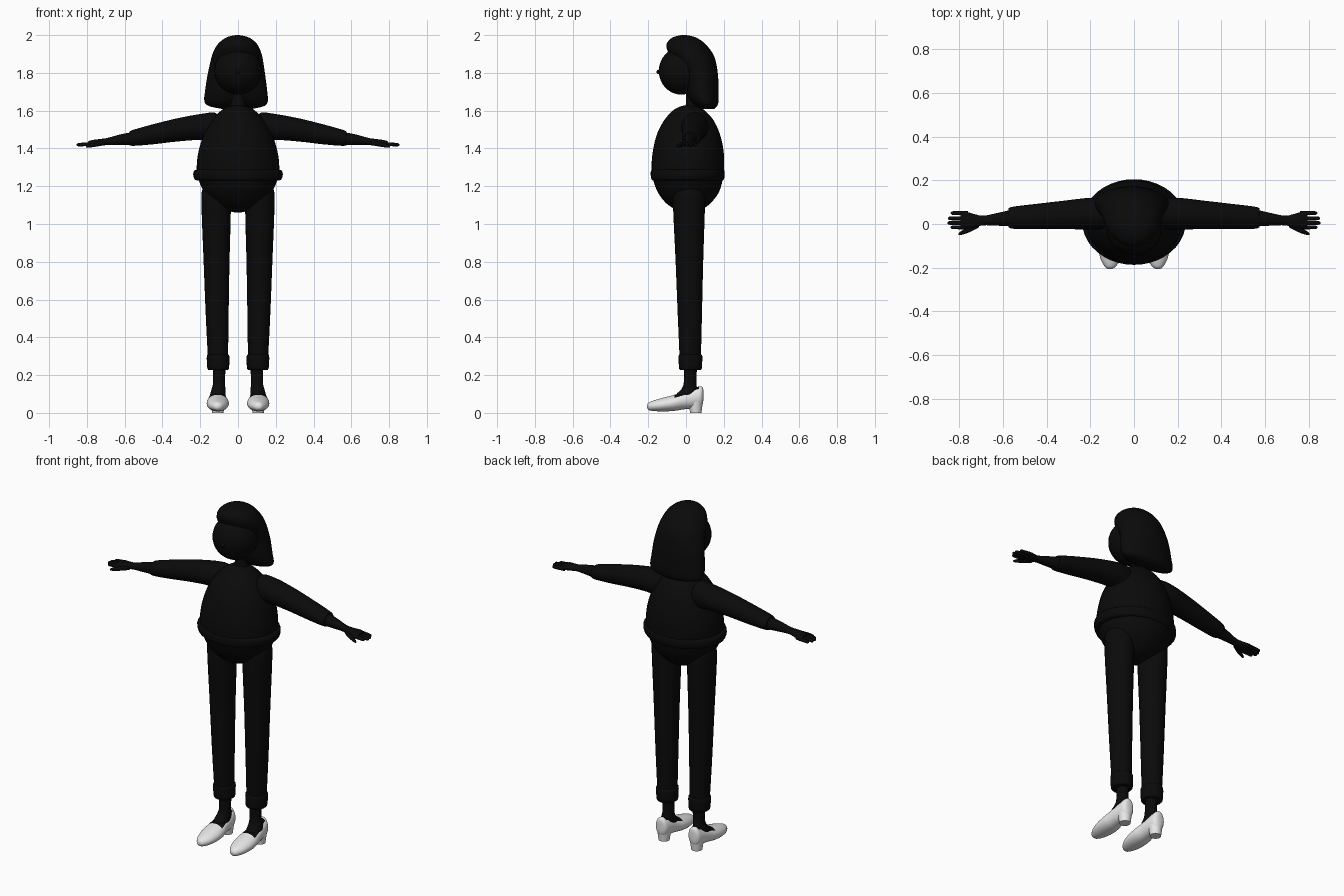
import bpy, bmesh, math
from mathutils import Vector


def material(name, value):
    m = bpy.data.materials.new(name)
    m.diffuse_color = (value, value, value, 1)
    return m


BLACK = material("black", 0.003)
WHITE = material("white", 0.8)


def finish(name, bm, mat):
    bmesh.ops.recalc_face_normals(bm, faces=bm.faces[:])
    me = bpy.data.meshes.new(name)
    bm.to_mesh(me)
    bm.free()
    me.materials.append(mat)
    ob = bpy.data.objects.new(name, me)
    bpy.context.collection.objects.link(ob)
    bpy.ops.object.select_all(action='DESELECT')
    ob.select_set(True)
    bpy.context.view_layer.objects.active = ob
    bpy.ops.object.shade_smooth_by_angle(angle=math.radians(45))
    return ob


def smooth_rows(rows, steps):
    """Catmull-Rom interpolation between cross-section rows."""
    out = []
    for i in range(len(rows) - 1):
        p0, p1, p2, p3 = (rows[max(0, min(len(rows) - 1, i + k))] for k in (-1, 0, 1, 2))
        for s in range(steps):
            t = s / steps
            out.append([0.5 * (2 * b + (c - a) * t + (2 * a - 5 * b + 4 * c - d) * t * t
                               + (3 * b - a - 3 * c + d) * t ** 3)
                        for a, b, c, d in zip(p0, p1, p2, p3)])
    return out + [list(rows[-1])]


def loft(name, axis, rows, mat=BLACK, side=1, steps=4, n=28):
    """Elliptical rings along an axis; row = position, low/high of u, low/high of v."""
    bm = bmesh.new()
    rings = []
    for t, u0, u1, v0, v1 in (smooth_rows(rows, steps) if steps > 1 else rows):
        ring = []
        for k in range(n):
            a = 2 * math.pi * k / n
            u = (u0 + u1) / 2 + (u1 - u0) / 2 * math.cos(a)
            v = (v0 + v1) / 2 + (v1 - v0) / 2 * math.sin(a)
            x, y, z = {'x': (t, u, v), 'y': (u, t, v), 'z': (u, v, t)}[axis]
            ring.append(bm.verts.new((x * side, y, z)))
        rings.append(ring)
    for a, b in zip(rings, rings[1:]):
        for k in range(n):
            bm.faces.new((a[k], a[(k + 1) % n], b[(k + 1) % n], b[k]))
    bm.faces.new(rings[0])
    bm.faces.new(rings[-1])
    return finish(name, bm, mat)


def ellipsoid(name, centre, radii):
    bm = bmesh.new()
    bmesh.ops.create_uvsphere(bm, u_segments=32, v_segments=20, radius=1)
    for v in bm.verts:
        v.co = Vector(c + r * p for c, r, p in zip(centre, radii, v.co))
    return finish(name, bm, BLACK)


# Egg-shaped torso and the rolled hem around it
loft("torso", 'z', [(1.06, -.01, .01, 0, .02), (1.075, -.07, .07, -.05, .08),
                    (1.11, -.125, .125, -.105, .13), (1.17, -.18, .18, -.15, .175),
                    (1.25, -.213, .213, -.178, .197), (1.32, -.218, .218, -.182, .202),
                    (1.40, -.205, .205, -.173, .197), (1.48, -.178, .178, -.152, .178),
                    (1.55, -.138, .138, -.115, .145), (1.60, -.09, .09, -.07, .10),
                    (1.622, -.05, .05, -.03, .065), (1.63, -.008, .008, .01, .03)], n=40)
loft("sweater_hem", 'z', [(1.23, -.205, .205, -.172, .19), (1.235, -.228, .228, -.182, .2),
                          (1.26, -.237, .237, -.187, .205), (1.282, -.232, .232, -.185, .203),
                          (1.29, -.21, .21, -.175, .195)], n=40, steps=3)

# Head, nose, neck and bob haircut
ellipsoid("head", (0, -.025, 1.81), (.125, .119, .125))
ellipsoid("nose", (0, -.143, 1.805), (.012, .014, .012))
loft("neck", 'z', [(1.58, -.05, .05, -.02, .08), (1.64, -.038, .038, .0, .068),
                   (1.74, -.038, .038, -.005, .07)])
loft("hair", 'z', [(2.0, -.012, .006, -.025, .0), (1.992, -.05, .045, -.06, .04),
                   (1.975, -.082, .078, -.088, .075), (1.945, -.112, .106, -.104, .11),
                   (1.90, -.135, .125, -.09, .143), (1.85, -.148, .135, -.05, .16),
                   (1.78, -.163, .145, -.015, .17), (1.70, -.175, .155, .0, .173),
                   (1.65, -.178, .158, .025, .172), (1.625, -.155, .14, .055, .165),
                   (1.61, -.09, .08, .08, .15)], n=40)

for side, label in ((1, "left"), (-1, "right")):
    # Sleeve, forearm and flat hand
    loft(label + "_sleeve", 'x', [(.10, .01, .10, 1.47, 1.565), (.125, -.02, .115, 1.435, 1.59),
                                  (.20, -.025, .12, 1.445, 1.582), (.32, -.023, .107, 1.437, 1.56),
                                  (.45, -.022, .092, 1.422, 1.528), (.55, -.022, .08, 1.414, 1.50),
                                  (.575, -.015, .073, 1.417, 1.49)], side=side)
    loft(label + "_hand", 'x', [(.55, -.01, .068, 1.418, 1.488), (.62, -.008, .052, 1.418, 1.475),
                                (.69, -.006, .038, 1.418, 1.456), (.73, -.016, .045, 1.414, 1.45),
                                (.77, -.022, .056, 1.411, 1.445), (.795, -.018, .054, 1.413, 1.437)],
         side=side, n=20)
    for i, (tip, y) in enumerate(((.84, .050), (.853, .026), (.855, .005), (.84, -.015))):
        loft(f"{label}_finger_{i + 1}", 'x', [(.76, y - .009, y + .009, 1.414, 1.436),
                                              (tip - .02, y - .009, y + .009, 1.411, 1.430),
                                              (tip - .005, y - .007, y + .007, 1.412, 1.427),
                                              (tip, y - .002, y + .002, 1.418, 1.422)],
             side=side, steps=2, n=10)
    loft(label + "_thumb", 'x', [(.71, -.015, .01, 1.416, 1.44), (.75, -.036, -.01, 1.409, 1.433),
                                 (.79, -.05, -.031, 1.404, 1.423), (.805, -.05, -.042, 1.405, 1.415)],
         side=side, steps=3, n=10)

    # Tapered trouser leg, turned-up cuff and ankle
    loft(label + "_trouser_leg", 'z', [(.25, .053, .157, -.032, .078), (.5, .05, .17, -.043, .084),
                                       (.8, .045, .182, -.055, .091), (1.08, .038, .193, -.068, .10),
                                       (1.17, .045, .192, -.066, .10), (1.22, .07, .17, -.04, .08)],
         side=side)
    loft(label + "_cuff", 'z', [(.228, .058, .153, -.028, .074), (.233, .048, .162, -.036, .083),
                                (.27, .046, .165, -.039, .086), (.302, .046, .165, -.039, .086),
                                (.31, .054, .157, -.033, .079)], side=side, steps=2)
    loft(label + "_ankle", 'z', [(.07, .065, .15, -.065, .065), (.10, .066, .147, -.05, .065),
                                 (.125, .067, .14, -.025, .06), (.16, .068, .132, -.012, .055),
                                 (.24, .067, .133, -.012, .058)], side=side)

    # Slip-on shoe with a dark opening and a low heel
    shoe = loft(label + "_shoe", 'y', [(-.206, .10, .12, .026, .042), (-.195, .083, .134, .014, .056),
                                       (-.16, .062, .153, .009, .069), (-.11, .05, .164, .008, .083),
                                       (-.06, .049, .165, .011, .096), (-.01, .058, .157, .019, .112),
                                       (.04, .063, .15, .024, .13), (.075, .07, .144, .028, .141),
                                       (.088, .082, .132, .045, .135), (.092, .097, .117, .07, .12)],
                mat=WHITE, side=side)
    shoe.data.materials.append(BLACK)
    for f in shoe.data.polygons:
        if f.normal.z > .7 and -.06 < f.center.y < .065:
            f.material_index = 1
    loft(label + "_heel", 'z', [(0, .077, .137, .022, .082), (.06, .068, .146, .012, .089)],
         mat=WHITE, side=side, steps=1)
